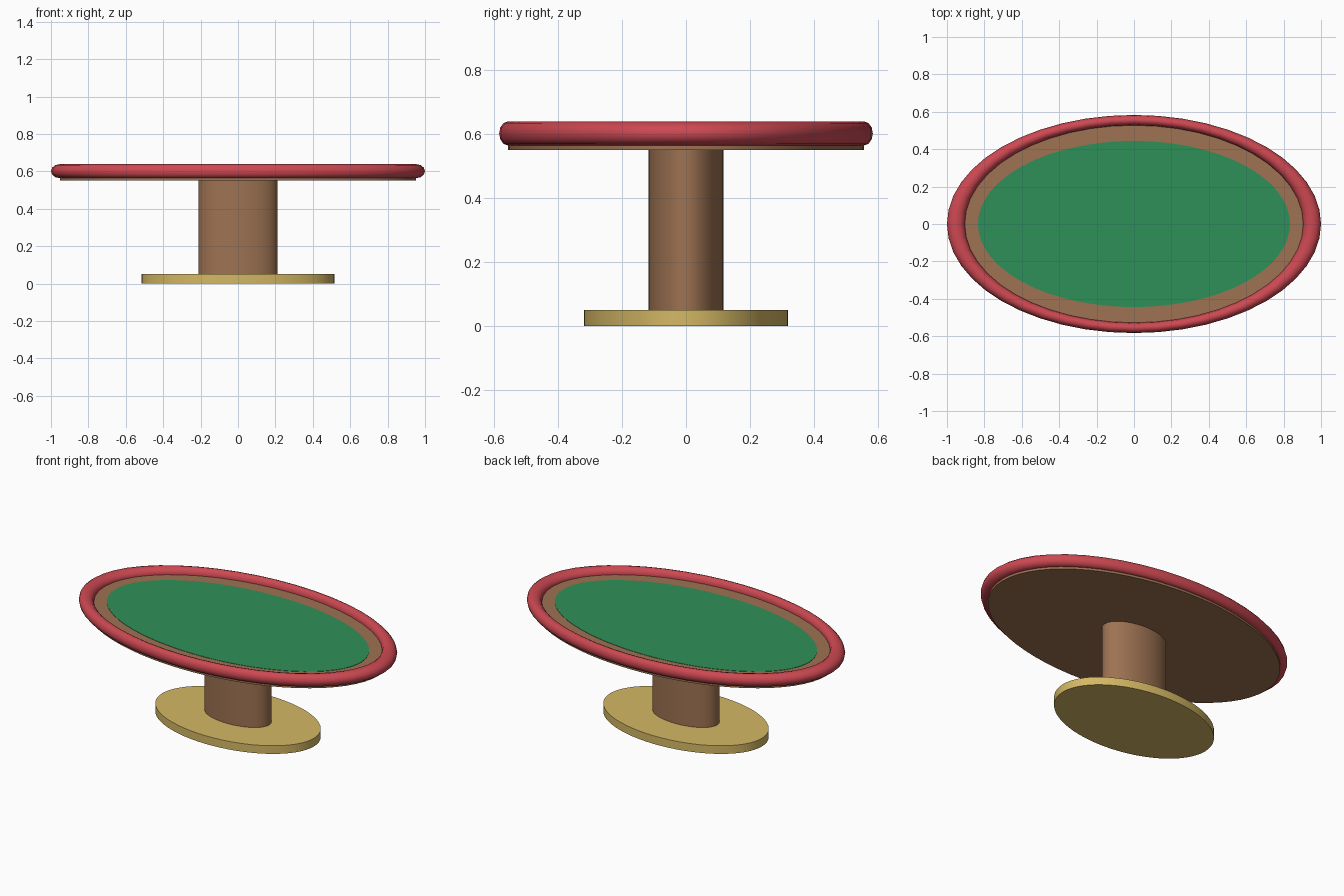
import bpy
import math

if "Cube" in bpy.data.objects:
    bpy.data.objects.remove(bpy.data.objects["Cube"])


def material(name, rgb):
    mat = bpy.data.materials.new(name)
    mat.diffuse_color = (*rgb, 1)
    mat.use_nodes = True
    mat.node_tree.nodes["Principled BSDF"].inputs["Base Color"].default_value = mat.diffuse_color
    return mat


wood = material("wood", (0.34, 0.17, 0.085))
red = material("red_padding", (0.61, 0.065, 0.084))
green = material("green_felt", (0.028, 0.28, 0.10))
brass = material("brass", (0.66, 0.48, 0.13))


def finish(name, mat):
    obj = bpy.context.object
    obj.name = name
    obj.data.materials.append(mat)
    bpy.ops.object.transform_apply(location=False, rotation=False, scale=True)
    bpy.ops.object.shade_smooth_by_angle(angle=math.radians(40))
    return obj


def oval(name, rx, ry, z0, z1, mat, sides=64):
    bpy.ops.mesh.primitive_cylinder_add(
        vertices=sides, radius=1, depth=1, location=(0, 0, (z0 + z1) / 2))
    bpy.context.object.scale = (rx, ry, z1 - z0)
    return finish(name, mat)


# Foot and pedestal
oval("base", 0.515, 0.318, 0, 0.05, brass)
oval("pedestal", 0.211, 0.117, 0.05, 0.55, wood)

# Table top with playing surface
oval("table_top", 0.952, 0.555, 0.55, 0.60, wood)
oval("felt", 0.834, 0.444, 0.598, 0.602, green)

# Padded rail: a ring stretched into an oval
bpy.ops.mesh.primitive_torus_add(
    major_radius=0.9525, minor_radius=0.0475,
    major_segments=48, minor_segments=12, location=(0, 0, 0.601))
bpy.context.object.scale = (1, 0.583, 0.79)
finish("rail", red)
